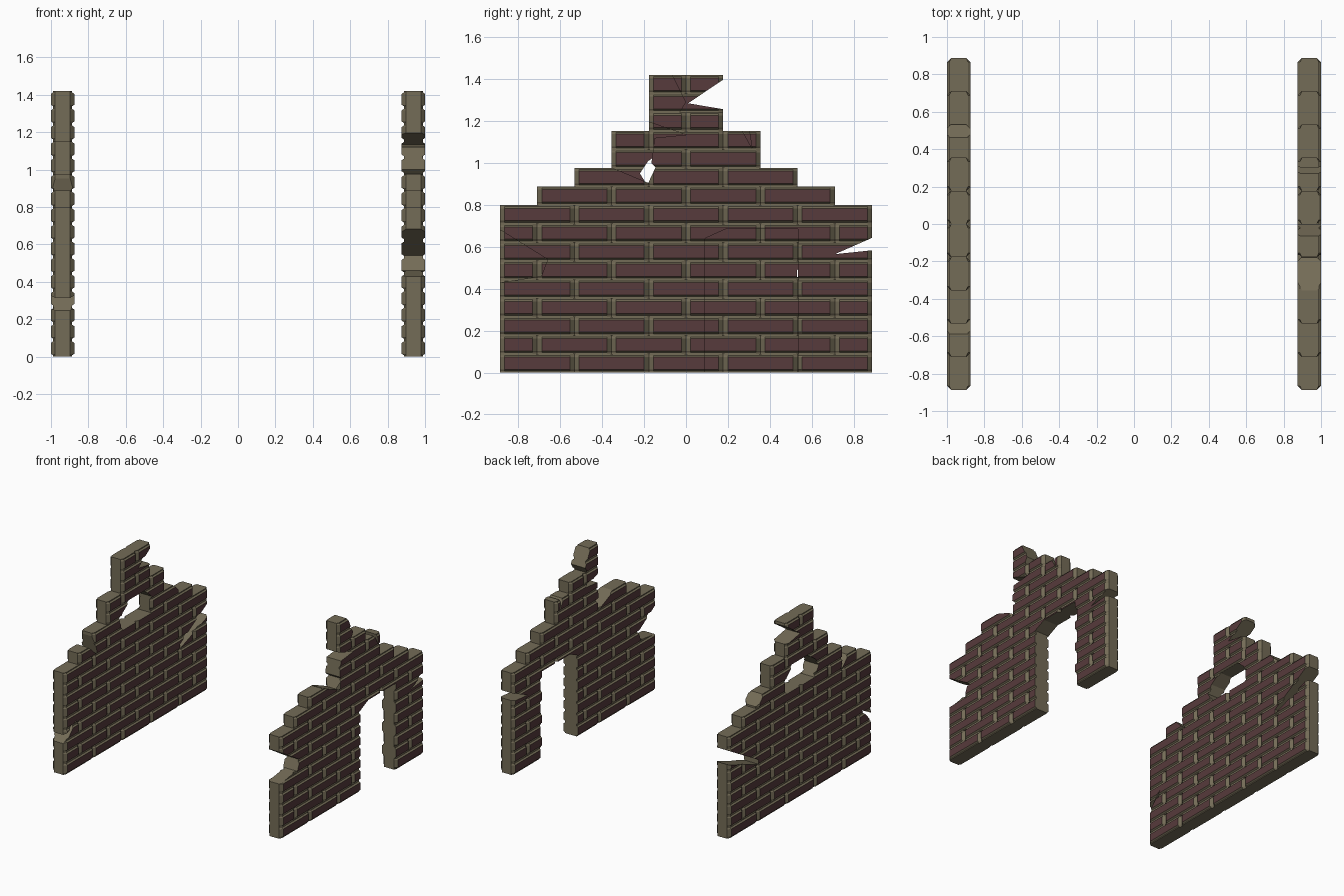
import bpy, bmesh

if "Cube" in bpy.data.objects:
    bpy.data.objects.remove(bpy.data.objects["Cube"])

COURSE, STEP = 1.42 / 16, 0.1775     # course height, half brick length
HALF, CH, GR = 0.0625, 0.022, 0.012  # half thickness, end chamfer, groove depth


def material(name, col):
    m = bpy.data.materials.new(name)
    m.diffuse_color = (*col, 1)
    m.use_nodes = True
    m.node_tree.nodes["Principled BSDF"].inputs["Base Color"].default_value = m.diffuse_color
    return m


BRICK = material("brick_red", (0.095, 0.043, 0.045))
MORTAR = material("mortar_tan", (0.175, 0.15, 0.095))


def course_outline(n, odd):
    """Plan of one course: chamfered bricks meeting in V joints."""
    joints = [k for k in range(-n, n + 1) if abs(k) == n or k % 2 == (0 if odd else 1)]
    side = []
    for k in joints:
        y = k * STEP
        if k > -n:
            side.append((HALF, y - CH))
        side.append((HALF - CH, y))
        if k < n:
            side.append((HALF, y + CH))
    return side + [(-x, y) for x, y in reversed(side)]


def add_course(bm, i, n):
    z0, z1 = i * COURSE, (i + 1) * COURSE
    low = z0 - (0.001 if i else 0)
    levels = [(low, GR), (z0 + .007, GR), (z0 + .015, 0),
              (z1 - .015, 0), (z1 - .007, GR), (z1, GR)]
    pts = course_outline(n, i % 2)
    rings = []
    for z, g in levels:
        lim = HALF - g
        rings.append([bm.verts.new((max(-lim, min(lim, x)), y, z)) for x, y in pts])
    for a, b in zip(rings, rings[1:]):
        for j in range(len(pts)):
            k = (j + 1) % len(pts)
            bm.faces.new((a[j], a[k], b[k], b[j]))
    bm.faces.new(rings[0][::-1])
    bm.faces.new(rings[-1])


def new_object(name, bm):
    bmesh.ops.recalc_face_normals(bm, faces=bm.faces)
    me = bpy.data.meshes.new(name)
    bm.to_mesh(me)
    bm.free()
    ob = bpy.data.objects.new(name, me)
    bpy.context.collection.objects.link(ob)
    return ob


def cutter(pts):
    """Prism through the wall from a (y, z) outline."""
    bm = bmesh.new()
    f = bm.faces.new([bm.verts.new((-0.2, y, z)) for y, z in pts])
    r = bmesh.ops.extrude_face_region(bm, geom=[f])
    bmesh.ops.translate(bm, vec=(0.4, 0, 0),
                        verts=[v for v in r["geom"] if isinstance(v, bmesh.types.BMVert)])
    ob = new_object("cutter", bm)
    ob.hide_render = True
    return ob


def wall(name, cx, cuts):
    # stepped gable of courses
    bm = bmesh.new()
    for i, n in enumerate([5] * 9 + [4, 3, 2, 2, 1, 1, 1]):
        add_course(bm, i, n)
    ob = new_object(name, bm)
    # breakage and openings
    tools = [cutter(c) for c in cuts]
    for t in tools:
        m = ob.modifiers.new("cut", 'BOOLEAN')
        m.operation, m.solver, m.object = 'DIFFERENCE', 'EXACT', t
        m.use_self = t is tools[0]
    bpy.context.view_layer.update()
    me = bpy.data.meshes.new_from_object(ob.evaluated_get(bpy.context.evaluated_depsgraph_get()))
    ob.modifiers.clear()
    ob.data = me
    for t in tools:
        bpy.data.objects.remove(t)
    # red on the flat brick faces, tan elsewhere
    me.materials.clear()
    me.materials.append(MORTAR)
    me.materials.append(BRICK)
    for p in me.polygons:
        p.material_index = int(abs(p.normal.x) > 0.95 and abs(p.center.x) > HALF - 0.003)
        p.use_smooth = False
    ob.location.x = cx


# full-length ends are 5 half-bricks each way (y = +-0.8875)
wall("doorway_wall", 0.9375, [
    [(0.09, -0.1), (0.535, -0.1), (0.535, 0.685), (0.19, 0.685), (0.09, 0.64)],    # door
    [(-0.95, 0.72), (-0.66, 0.54), (-0.69, 0.46), (-0.95, 0.42)],                  # front notch
    [(-0.36, 0.981), (-0.18, 0.905), (-0.145, 0.98), (-0.165, 1.0), (-0.15, 1.12),
     (0.0, 1.135), (-0.19, 1.2), (-0.45, 1.2), (-0.45, 0.981)],                    # broken shoulder
    [(-0.08, 1.45), (0.0, 1.29), (-0.03, 1.241), (0.3, 1.241), (0.3, 1.45)],       # broken top
    [(0.26, 1.17), (0.315, 1.07), (0.3, 1.17)],                                    # nick
    [(0.95, 0.67), (0.71, 0.565), (0.95, 0.59)],                                   # back notch
])
wall("window_wall", -0.9375, [
    [(-0.17, 0.87), (-0.22, 0.95), (-0.18, 1.01), (-0.09, 1.07),
     (0.1, 1.07), (0.18, 1.0), (0.18, 0.87)],                                      # window
    [(0.2, 1.413), (0.01, 1.285), (0.2, 1.253)],                                   # tower notch
    [(0.95, 0.73), (0.53, 0.49), (0.53, 0.455), (0.95, 0.605)],                    # back notch
    [(-0.95, 0.18), (-0.75, 0.39), (-0.95, 0.28)],                                 # front crack
    [(-0.60, 0.9), (-0.49, 0.79), (-0.545, 1.0)],                                  # top crack
    [(0.545, 0.888), (0.45, 0.99), (0.545, 0.99)],                                 # chipped step
])
